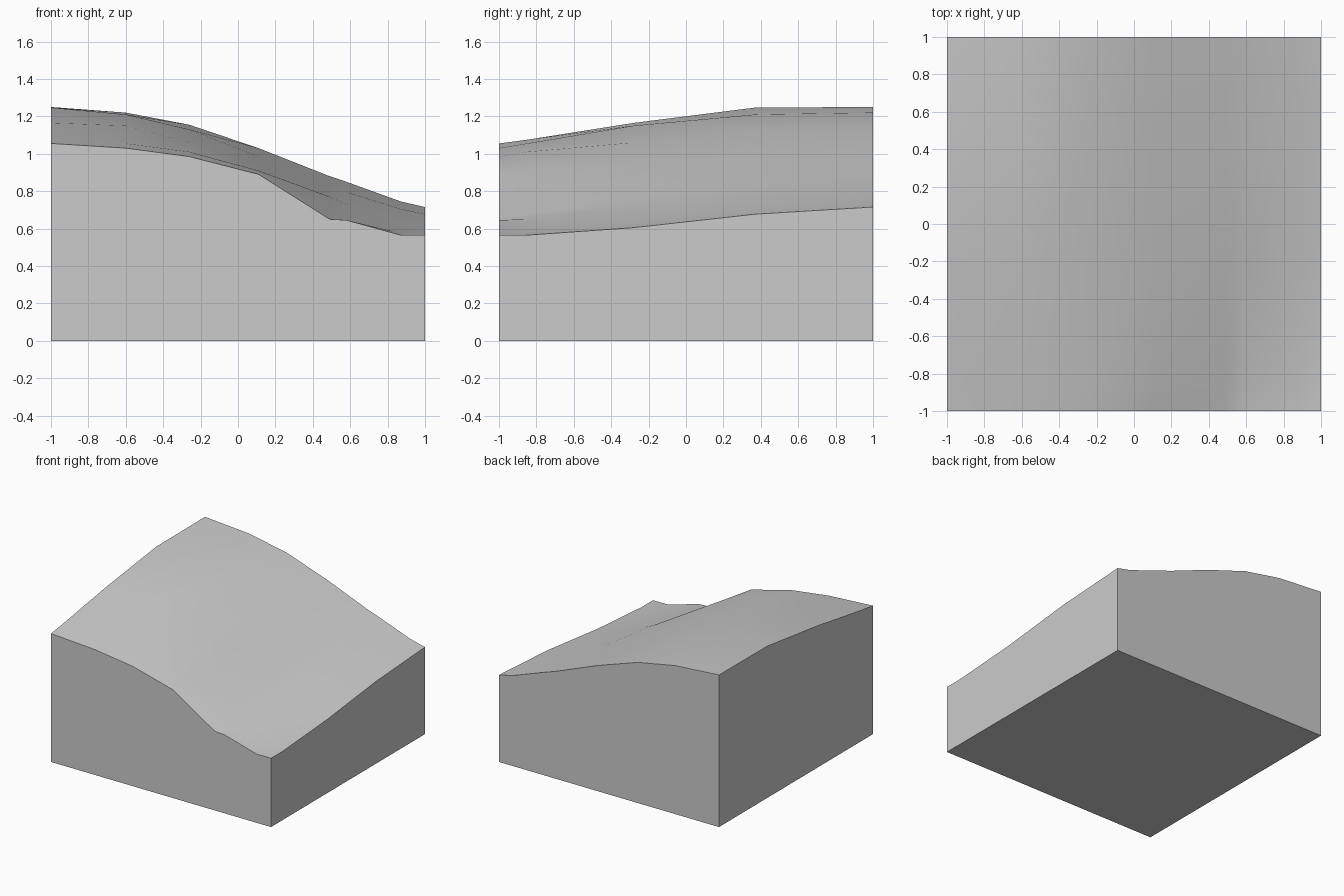
import bpy
import bmesh
import math

old = bpy.data.objects.get("Cube")
if old:
    bpy.data.objects.remove(old, do_unlink=True)

# Plain grey material
grey = bpy.data.materials.new("plain_grey")
grey.use_nodes = True
colour = (0.6, 0.6, 0.6, 1)
grey.diffuse_color = colour
grey.node_tree.nodes["Principled BSDF"].inputs["Base Color"].default_value = colour

# Ground profiles across the slope, from the front edge to the back edge
columns = [-1, -.6, -.26, .11, .49, .58, .87, 1]
profiles = {
    -1: [1.055, 1.03, .985, .89, .65, .645, .565, .565],
    -.85: [1.075, 1.055, 1.01, .91, .68, .65, .575, .565],
    -.28: [1.165, 1.15, 1.06, .93, .77, .73, .63, .605],
    .37: [1.247, 1.21, 1.13, .985, .825, .795, .705, .677],
    1: [1.25, 1.22, 1.155, 1.03, .88, .85, .745, .715],
}

bm = bmesh.new()
grid = [[bm.verts.new((x, y, z)) for x, z in zip(columns, heights)]
        for y, heights in profiles.items()]

# Sloping ground surface
for near, far in zip(grid, grid[1:]):
    for i in range(len(columns) - 1):
        bm.faces.new((near[i], near[i + 1], far[i + 1], far[i]))

# Flat base
base = [bm.verts.new((x, y, 0)) for x, y in ((-1, -1), (1, -1), (1, 1), (-1, 1))]
bm.faces.new(base)

# Vertical walls, each one face following the ground edge
edges = [grid[0], [row[-1] for row in grid], grid[-1][::-1], [row[0] for row in grid][::-1]]
for k, edge in enumerate(edges):
    bm.faces.new([base[k], base[(k + 1) % 4]] + edge[::-1])

bmesh.ops.recalc_face_normals(bm, faces=bm.faces)
mesh = bpy.data.meshes.new("terrain_block")
bm.to_mesh(mesh)
bm.free()
mesh.materials.append(grey)

block = bpy.data.objects.new("terrain_block", mesh)
bpy.context.collection.objects.link(block)
bpy.ops.object.select_all(action='DESELECT')
block.select_set(True)
bpy.context.view_layer.objects.active = block
bpy.ops.object.shade_smooth_by_angle(angle=math.radians(30))
